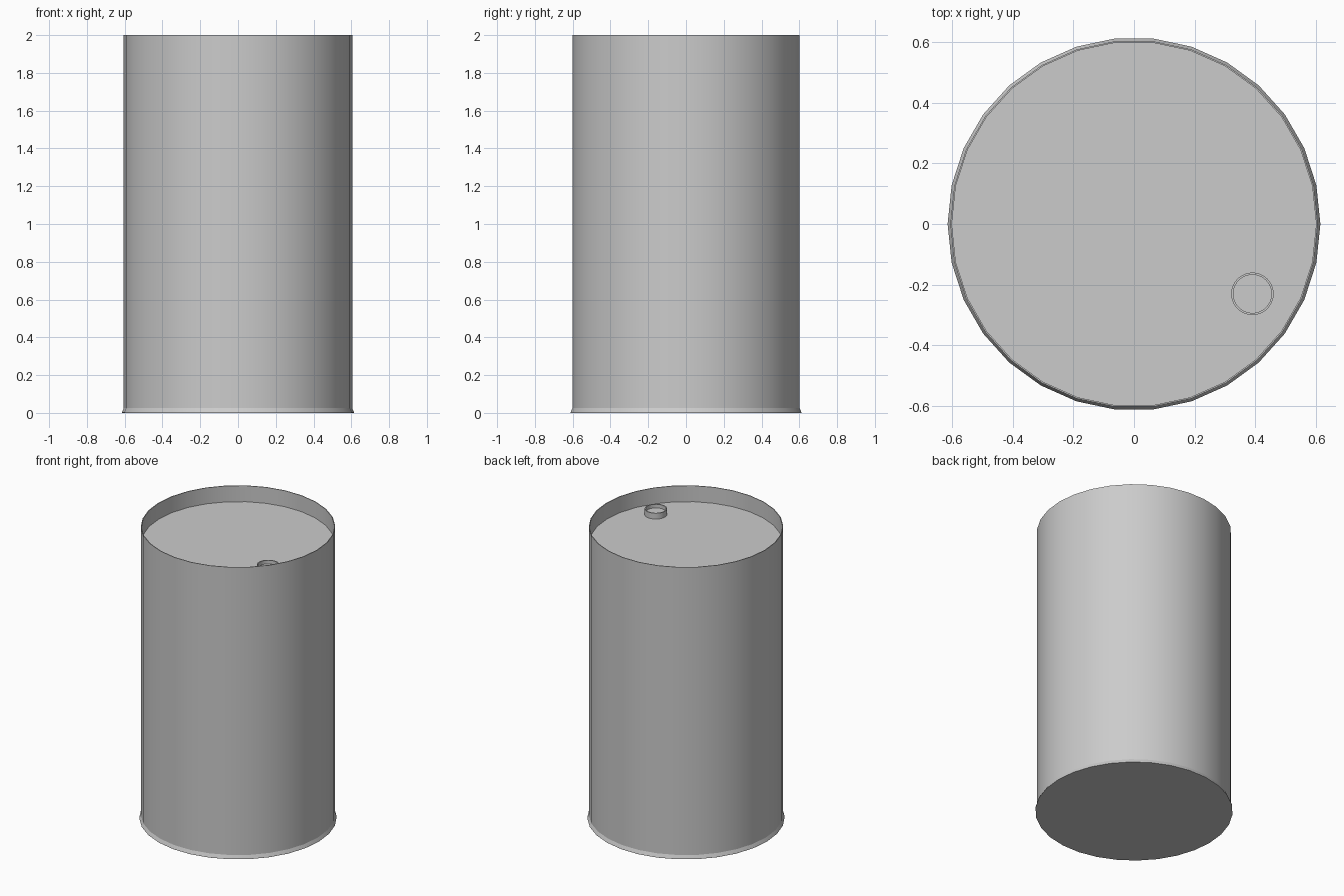
import bpy, bmesh, math

cube = bpy.data.objects.get("Cube")
if cube:
    bpy.data.objects.remove(cube, do_unlink=True)

metal = bpy.data.materials.new("grey_metal")
metal.use_nodes = True
colour = (0.6, 0.6, 0.6, 1)
metal.diffuse_color = colour
metal.node_tree.nodes["Principled BSDF"].inputs["Base Color"].default_value = colour


def lathe(name, profile, sides, location=(0, 0, 0)):
    """Turn a (radius, height) profile around z and cap both of its ends."""
    bm = bmesh.new()
    rings = []
    for r, z in profile:
        angles = [math.tau * i / sides for i in range(sides)]
        rings.append([bm.verts.new((r * math.cos(a), r * math.sin(a), z)) for a in angles])
    for low, high in zip(rings, rings[1:]):
        for i in range(sides):
            j = (i + 1) % sides
            bm.faces.new((low[i], low[j], high[j], high[i]))
    bm.faces.new(rings[0][::-1])
    bm.faces.new(rings[-1])
    bmesh.ops.recalc_face_normals(bm, faces=bm.faces)
    mesh = bpy.data.meshes.new(name)
    bm.to_mesh(mesh)
    bm.free()
    mesh.materials.append(metal)
    obj = bpy.data.objects.new(name, mesh)
    obj.location = location
    bpy.context.collection.objects.link(obj)
    bpy.ops.object.select_all(action='DESELECT')
    obj.select_set(True)
    bpy.context.view_layer.objects.active = obj
    bpy.ops.object.shade_smooth_by_angle(angle=math.radians(20))
    return obj


# Drum: flat bottom, flared foot, straight wall, thin rim and sunken lid
LID = 1.89
lathe("drum_body", [(0.614, 0), (0.614, 0.004), (0.605, 0.025), (0.605, 2),
                    (0.6, 2), (0.6, LID)], 30)

# Filler neck with a recessed plug
lathe("filler_neck", [(0.07, 0), (0.07, 0.04), (0.063, 0.04), (0.063, 0.015)],
      30, (0.39, -0.23, LID))
